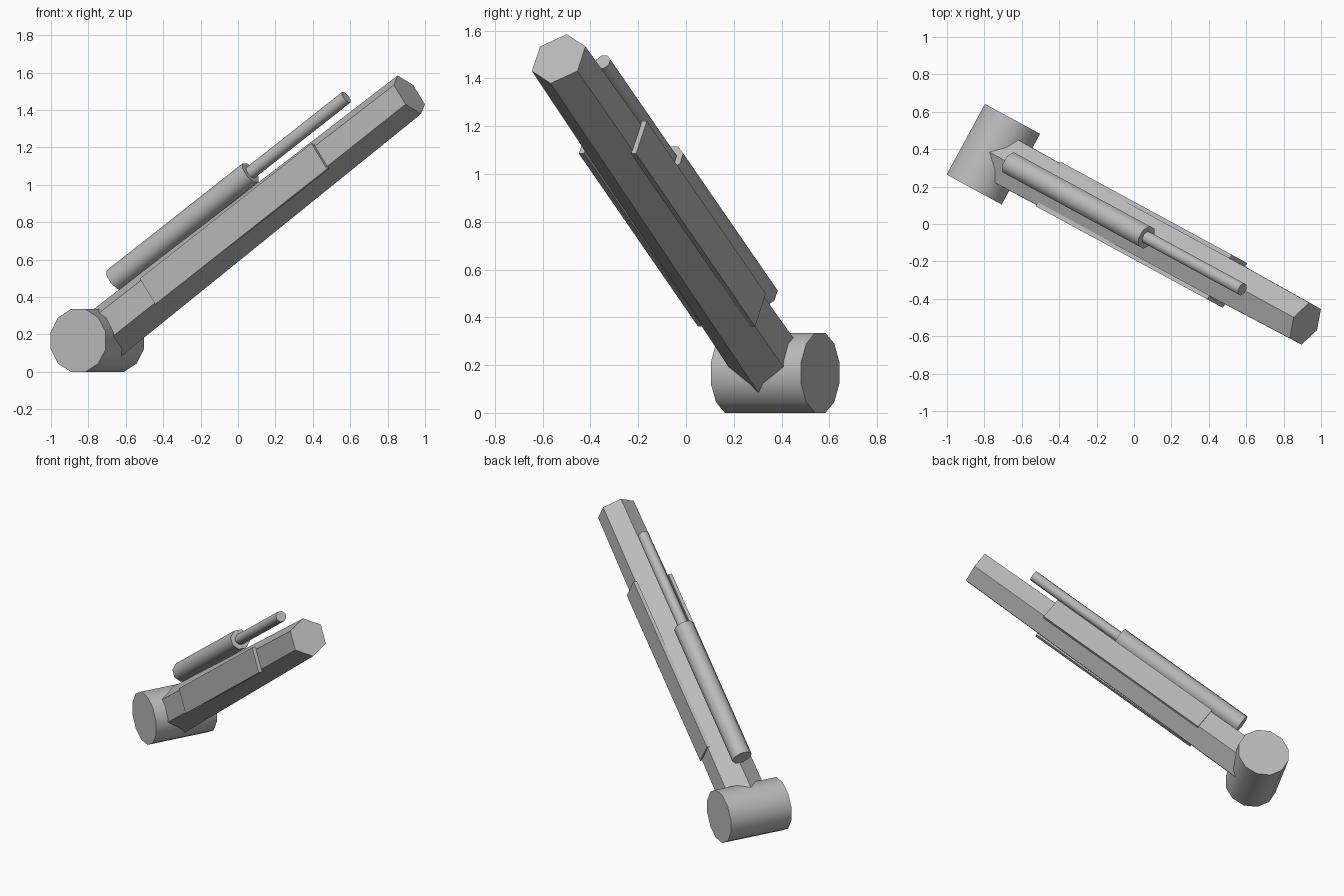
import bpy, bmesh, math
from mathutils import Vector, Matrix

if "Cube" in bpy.data.objects:
    bpy.data.objects.remove(bpy.data.objects["Cube"])

grey = bpy.data.materials.new("light grey metal")
grey.diffuse_color = (0.5, 0.5, 0.5, 1)
grey.use_nodes = True
grey.node_tree.nodes["Principled BSDF"].inputs["Base Color"].default_value = grey.diffuse_color

# Arm frame: along the arm, sideways, and outward from its upper side
yaw, lift = math.radians(-28.5), math.radians(34.7)
flat = Vector((math.cos(yaw), math.sin(yaw), 0))
up = Vector((0, 0, 1))
along = flat * math.cos(lift) + up * math.sin(lift)
side = up.cross(flat)
out = along.cross(side)
pivot = Vector((-0.752, 0.373, 0.1675))


def finish(name, bm, smooth):
    bmesh.ops.recalc_face_normals(bm, faces=bm.faces)
    mesh = bpy.data.meshes.new(name)
    bm.to_mesh(mesh)
    bm.free()
    mesh.materials.append(grey)
    obj = bpy.data.objects.new(name, mesh)
    bpy.context.collection.objects.link(obj)
    if smooth:
        bpy.ops.object.select_all(action='DESELECT')
        obj.select_set(True)
        bpy.context.view_layer.objects.active = obj
        bpy.ops.object.shade_smooth_by_angle(angle=math.radians(50))
    return obj


def prism(name, start, end, r1, r2, sides, ref, turn=0.0, smooth=True):
    """Tapered prism; its first corner lies in direction ref, turned by turn."""
    axis = (end - start).normalized()
    other = axis.cross(ref)
    bm = bmesh.new()
    rings = []
    for centre, r in ((start, r1), (end, r2)):
        angles = [turn + i * math.tau / sides for i in range(sides)]
        rings.append([bm.verts.new(centre + (ref * math.cos(a) + other * math.sin(a)) * r)
                      for a in angles])
    for i in range(sides):
        j = (i + 1) % sides
        bm.faces.new((rings[0][i], rings[0][j], rings[1][j], rings[1][i]))
    for ring in rings:
        bm.faces.new(ring)
    return finish(name, bm, smooth)


# Pivot barrel lying across the base
prism("pivot_barrel", pivot - side * 0.215, pivot + side * 0.215,
      0.1735, 0.1735, 12, up, math.pi / 12)

# Tapered six-sided arm
prism("main_arm", pivot, pivot + along * 2.309, 0.152, 0.125, 6, out, smooth=False)

# Piston housing and rod above the arm
line = pivot + out * 0.207
prism("piston_housing", line + along * 0.27, line + along * 1.277,
      0.066, 0.066, 8, out, math.pi / 8)
prism("piston_rod", line + along * 1.2, line + along * 1.985,
      0.036, 0.036, 8, out, math.pi / 8)

# Plates on both flanks of the arm
frame = Matrix((along, side, out)).transposed().to_4x4()
for label, s in (("left", 1), ("right", -1)):
    bm = bmesh.new()
    bmesh.ops.create_cube(bm, size=1)
    bmesh.ops.scale(bm, vec=(1.27, 0.024, 0.166), verts=bm.verts)
    spot = pivot + along * 1.096 + side * s * 0.124
    bmesh.ops.transform(bm, matrix=Matrix.Translation(spot) @ frame, verts=bm.verts)
    finish(label + "_side_plate", bm, False)
